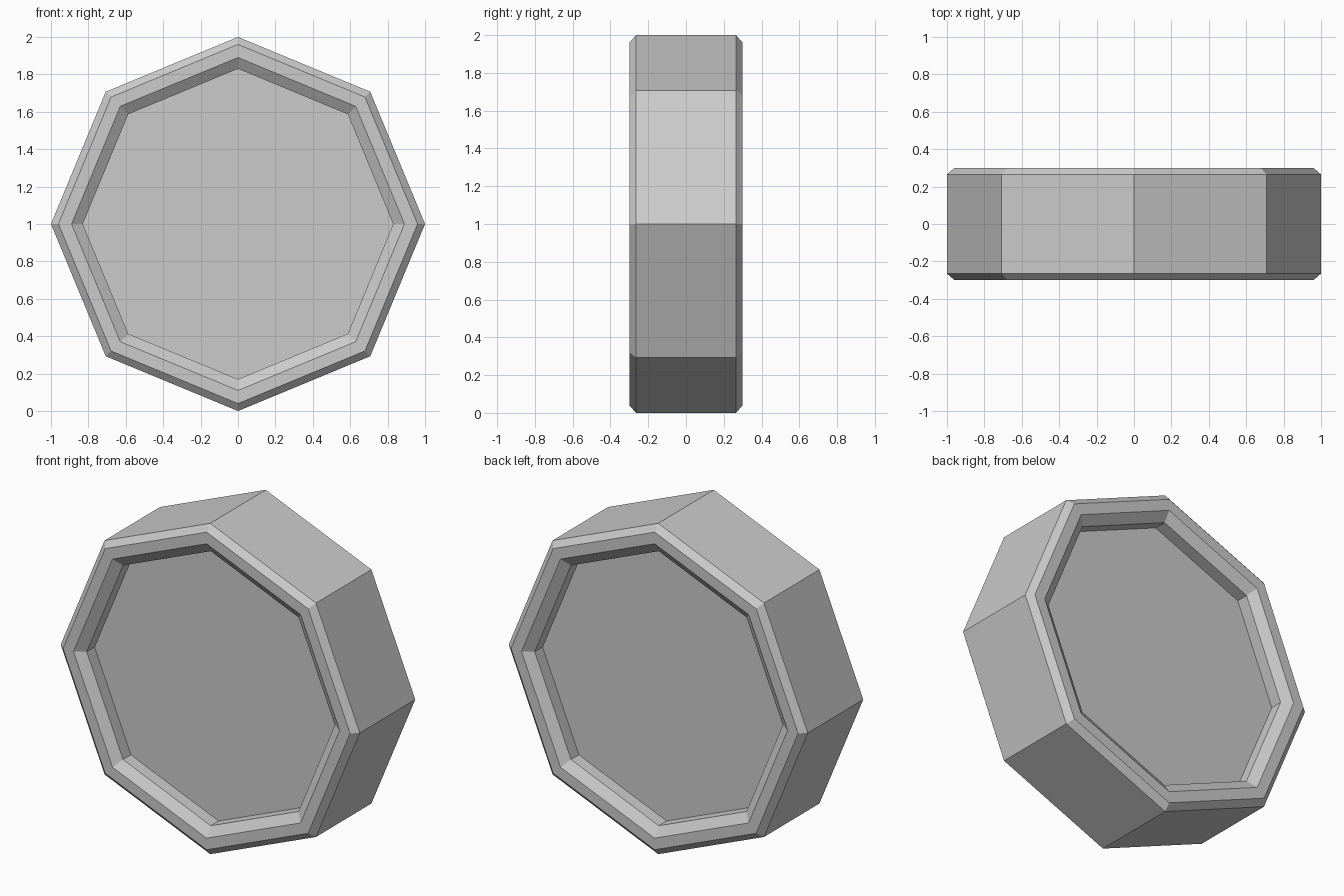
import bpy, bmesh
from math import sin, cos, pi

if "Cube" in bpy.data.objects:
    bpy.data.objects.remove(bpy.data.objects["Cube"])

SIDES = 8
# (radius, y) profile from the front recess, over the rim, to the back recess
half = [(0.83, -0.185), (0.83, -0.26), (0.89, -0.30), (0.96, -0.30), (1.0, -0.265)]
profile = half + [(r, -y) for r, y in reversed(half)]

bm = bmesh.new()
rings = [[bm.verts.new((r * sin(2 * pi * i / SIDES), y, 1 + r * cos(2 * pi * i / SIDES)))
          for i in range(SIDES)] for r, y in profile]

# rim walls and bevels
for a, b in zip(rings, rings[1:]):
    for i in range(SIDES):
        j = (i + 1) % SIDES
        bm.faces.new((a[i], a[j], b[j], b[i]))

# recessed front and back panels
bm.faces.new(rings[0])
bm.faces.new(rings[-1])
bmesh.ops.recalc_face_normals(bm, faces=bm.faces)

mesh = bpy.data.meshes.new("octagonal_disc")
bm.to_mesh(mesh)
bm.free()
disc = bpy.data.objects.new("octagonal_disc", mesh)
bpy.context.collection.objects.link(disc)
